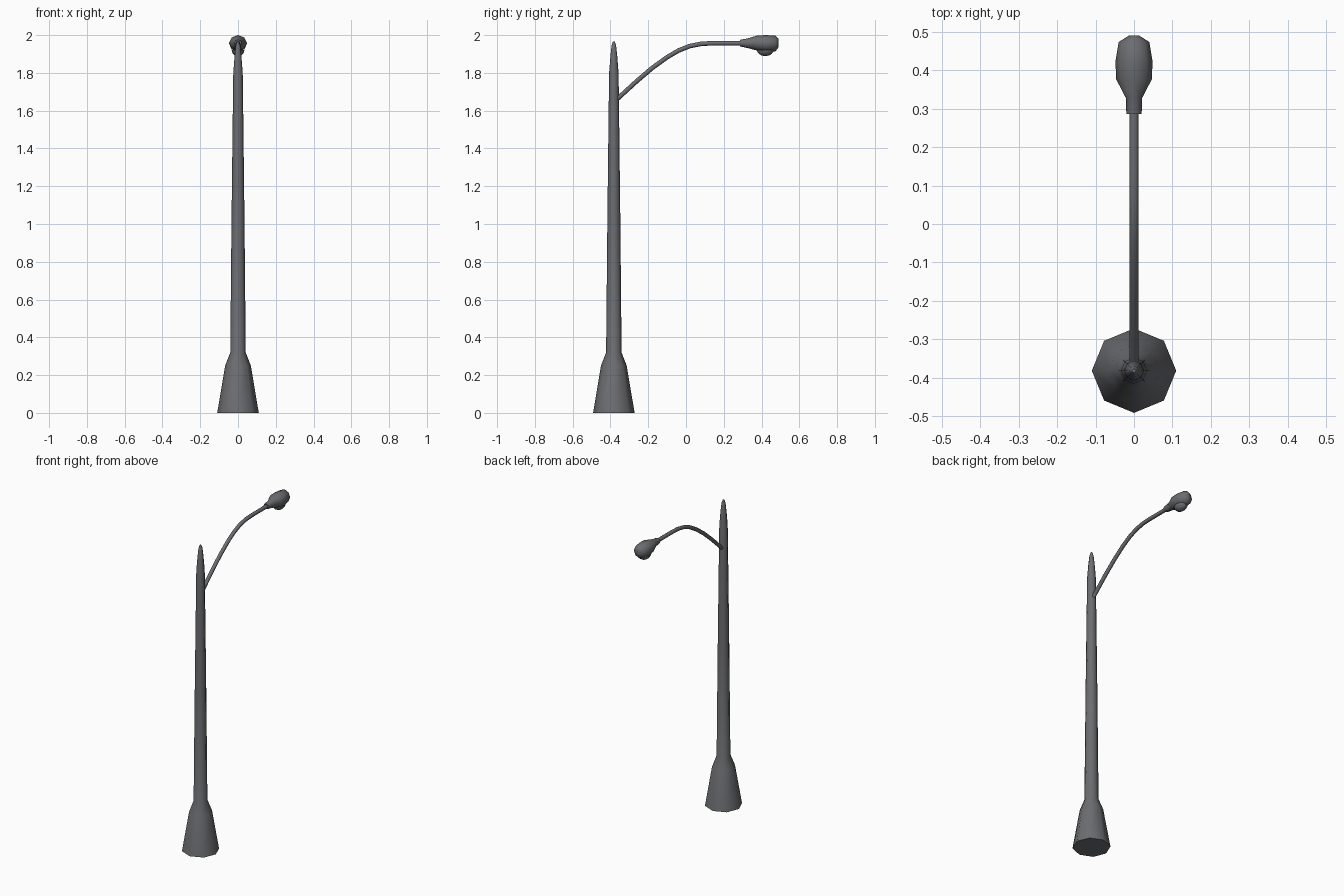
import bpy, bmesh, math
from mathutils import Vector

if "Cube" in bpy.data.objects:
    bpy.data.objects.remove(bpy.data.objects["Cube"])

POLE_Y = -0.382

metal = bpy.data.materials.new("dark_grey_metal")
metal.diffuse_color = (0.15, 0.153, 0.165, 1)
metal.use_nodes = True
metal.node_tree.nodes["Principled BSDF"].inputs["Base Color"].default_value = metal.diffuse_color


def loft(name, rings, angle=60):
    """Skin a list of closed rings, cap both ends and shade smooth."""
    bm = bmesh.new()
    loops = [[bm.verts.new(p) for p in ring] for ring in rings]
    for a, b in zip(loops, loops[1:]):
        n = len(a)
        for i in range(n):
            j = (i + 1) % n
            bm.faces.new((a[i], a[j], b[j], b[i]))
    bm.faces.new(loops[0])
    bm.faces.new(loops[-1])
    bmesh.ops.recalc_face_normals(bm, faces=bm.faces)
    mesh = bpy.data.meshes.new(name)
    bm.to_mesh(mesh)
    bm.free()
    mesh.materials.append(metal)
    ob = bpy.data.objects.new(name, mesh)
    bpy.context.collection.objects.link(ob)
    bpy.ops.object.select_all(action='DESELECT')
    ob.select_set(True)
    bpy.context.view_layer.objects.active = ob
    bpy.ops.object.shade_smooth_by_angle(angle=math.radians(angle))
    return ob


def ring(center, u, v, n, phase=0.0):
    """Ellipse of n points around center, spanned by the vectors u and v."""
    steps = [2 * math.pi * (i + phase) / n for i in range(n)]
    return [Vector(center) + Vector(u) * math.cos(t) + Vector(v) * math.sin(t)
            for t in steps]


# Pole: flared octagonal foot, tapering shaft and rounded tip
pole = [(0.11, 0), (0.068, 0.25), (0.041, 0.32), (0.034, 1.05), (0.027, 1.65),
        (0.025, 1.80), (0.018, 1.89), (0.012, 1.945), (0.005, 1.965)]
loft("pole", [ring((0, POLE_Y, z), (r, 0, 0), (0, r, 0), 8) for r, z in pole])

# Arm: thin tube that rises from the pole and levels out
path = [(-0.38, 1.648), (-0.355, 1.670), (-0.26, 1.757), (-0.18, 1.825),
        (-0.10, 1.883), (-0.04, 1.918), (0.02, 1.942), (0.08, 1.954),
        (0.14, 1.957), (0.30, 1.957)]
rings = []
for i, (y, z) in enumerate(path):
    p, q = path[max(i - 1, 0)], path[min(i + 1, len(path) - 1)]
    tangent = Vector((0, q[0] - p[0], q[1] - p[1])).normalized()
    side = Vector((1, 0, 0))
    rings.append(ring((0, y, z), side * 0.012, side.cross(tangent) * 0.012, 8))
loft("arm", rings)

# Lamp head: y, half width, bottom, top of each cross-section
head = [(0.287, 0.020, 1.940, 1.975), (0.328, 0.021, 1.931, 1.983),
        (0.378, 0.047, 1.918, 1.998), (0.425, 0.048, 1.912, 2.0),
        (0.474, 0.040, 1.914, 1.997), (0.491, 0.013, 1.937, 1.980)]
loft("lamp_head", [ring((0, y, (a + b) / 2), (w, 0, 0), (0, 0, (b - a) / 2), 8)
                   for y, w, a, b in head])

# Lamp cover: shallow bowl under the head
bowl = []
for k in range(5):
    t = math.radians(k * 21)
    s = math.cos(t)
    bowl.append(ring((0, 0.420, 1.922 - 0.033 * math.sin(t)),
                     (0.034 * s, 0, 0), (0, 0.047 * s, 0), 10))
loft("lamp_cover", bowl)
